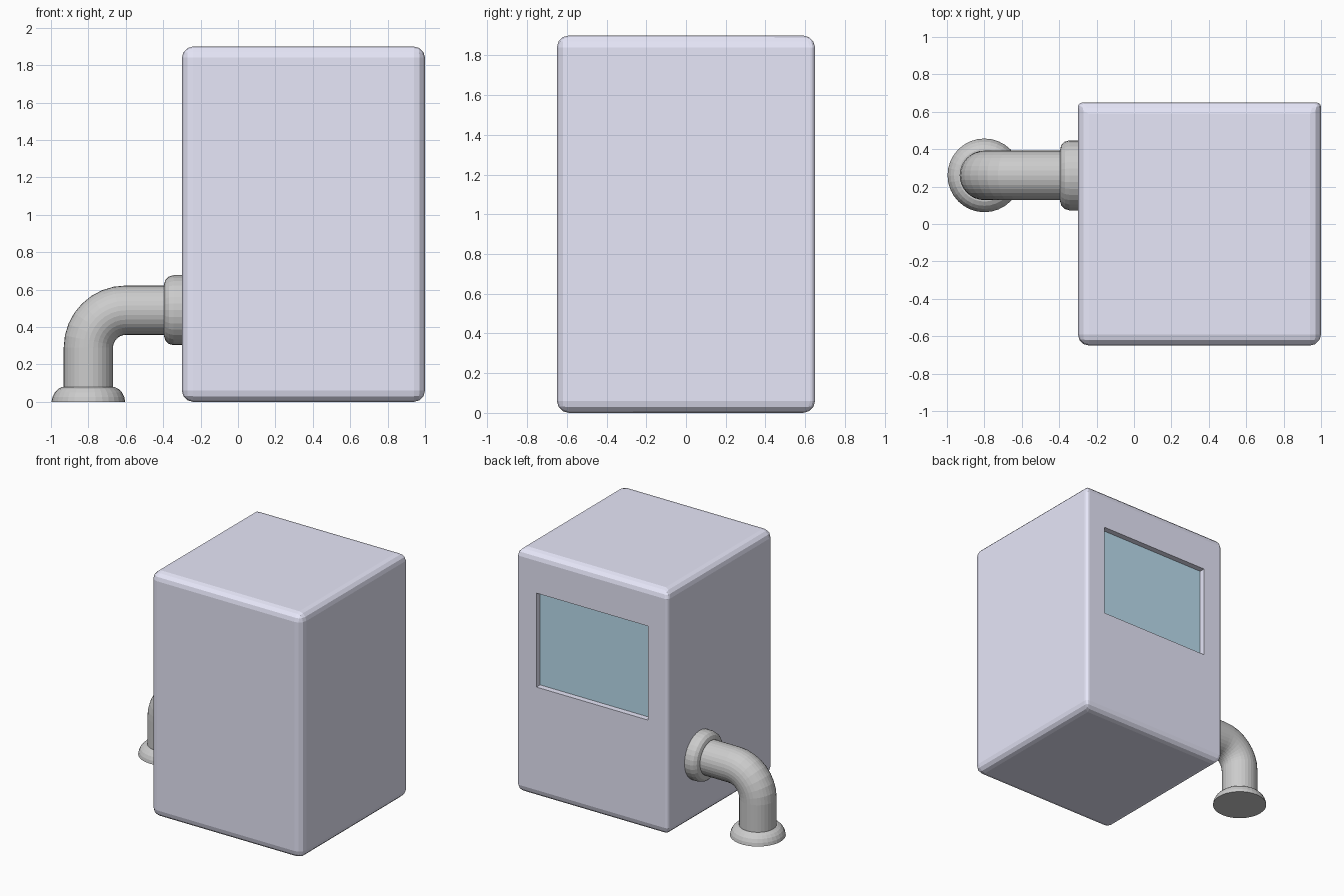
import bpy, bmesh, math
from mathutils import Vector, Matrix

if "Cube" in bpy.data.objects:
    bpy.data.objects.remove(bpy.data.objects["Cube"])

SIDES = 32
PIPE_Y = 0.26


def material(name, rgb):
    m = bpy.data.materials.new(name)
    m.diffuse_color = (*rgb, 1)
    m.use_nodes = True
    m.node_tree.nodes["Principled BSDF"].inputs["Base Color"].default_value = m.diffuse_color
    return m


def make_object(name, bm, mat=None):
    bmesh.ops.recalc_face_normals(bm, faces=bm.faces)
    me = bpy.data.meshes.new(name)
    bm.to_mesh(me)
    bm.free()
    ob = bpy.data.objects.new(name, me)
    bpy.context.collection.objects.link(ob)
    if mat:
        me.materials.append(mat)
    return ob


def box_bmesh(lo, hi):
    lo, hi = Vector(lo), Vector(hi)
    bm = bmesh.new()
    bmesh.ops.create_cube(bm, size=1, matrix=Matrix.Translation((lo + hi) / 2)
                          @ Matrix.Diagonal((*(hi - lo), 1)))
    return bm


def tube(name, rings):
    """Skin circular rings given as (centre, axis angle in the xz plane, radius)."""
    bm = bmesh.new()
    loops = []
    for (x, z), a, r in rings:
        side = Vector((math.cos(a), 0, math.sin(a)))
        loop = []
        for i in range(SIDES):
            t = math.tau * i / SIDES
            loop.append(bm.verts.new(Vector((x, PIPE_Y, z))
                        + r * (math.cos(t) * side + math.sin(t) * Vector((0, 1, 0)))))
        loops.append(loop)
    for a, b in zip(loops, loops[1:]):
        for i in range(SIDES):
            j = (i + 1) % SIDES
            bm.faces.new((a[i], a[j], b[j], b[i]))
    bm.faces.new(loops[0])
    bm.faces.new(loops[-1])
    return make_object(name, bm)


# Cabinet body with rounded edges (back uprights are tighter)
bm = box_bmesh((-0.3, -0.65, 0), (1, 0.65, 1.9))
weight = bm.edges.layers.float.new("bevel_weight_edge")
for e in bm.edges:
    back_upright = all(v.co.y > 0 for v in e.verts) and \
        abs(e.verts[0].co.z - e.verts[1].co.z) > 1
    e[weight] = 0.4 if back_upright else 1
body = make_object("cabinet_body", bm, material("lilac", (0.8, 0.8, 0.95)))
bev = body.modifiers.new("rounded_edges", 'BEVEL')
bev.limit_method = 'WEIGHT'
bev.width = 0.06
bev.segments = 3

# Recess for the window on the back
cutter = make_object("window_cutter", box_bmesh((-0.13, 0.60, 0.86), (0.83, 0.8, 1.59)))
cutter.hide_render = True
cutter.hide_viewport = True
cutter.display_type = 'WIRE'
cut = body.modifiers.new("window_recess", 'BOOLEAN')
cut.operation = 'DIFFERENCE'
cut.solver = 'EXACT'
cut.object = cutter

# Window pane at the bottom of the recess
bm = box_bmesh((-0.13, 0.595, 0.86), (0.83, 0.605, 1.59))
make_object("window_pane", bm, material("blue_glass", (0.5, 0.73, 0.87)))

# Pipe: up from the floor, quarter bend, then into the cabinet side
rings = [((-0.8, 0.02), 0, 0.132)]
for i in range(9):
    a = math.pi / 2 * i / 8
    rings.append(((-0.6 - 0.2 * math.cos(a), 0.29 + 0.2 * math.sin(a)), -a, 0.132))
rings.append(((-0.29, 0.49), -math.pi / 2, 0.132))
tube("bent_pipe", rings)

# Floor flange
tube("floor_flange", [((-0.8, z), 0, r) for z, r in
     ((0, 0.197), (0.025, 0.192), (0.05, 0.18), (0.068, 0.163), (0.08, 0.14))])

# Wall flange
tube("wall_flange", [((x, 0.49), -math.pi / 2, r) for x, r in
     ((-0.29, 0.187), (-0.345, 0.187), (-0.37, 0.18), (-0.388, 0.163), (-0.395, 0.14))])
